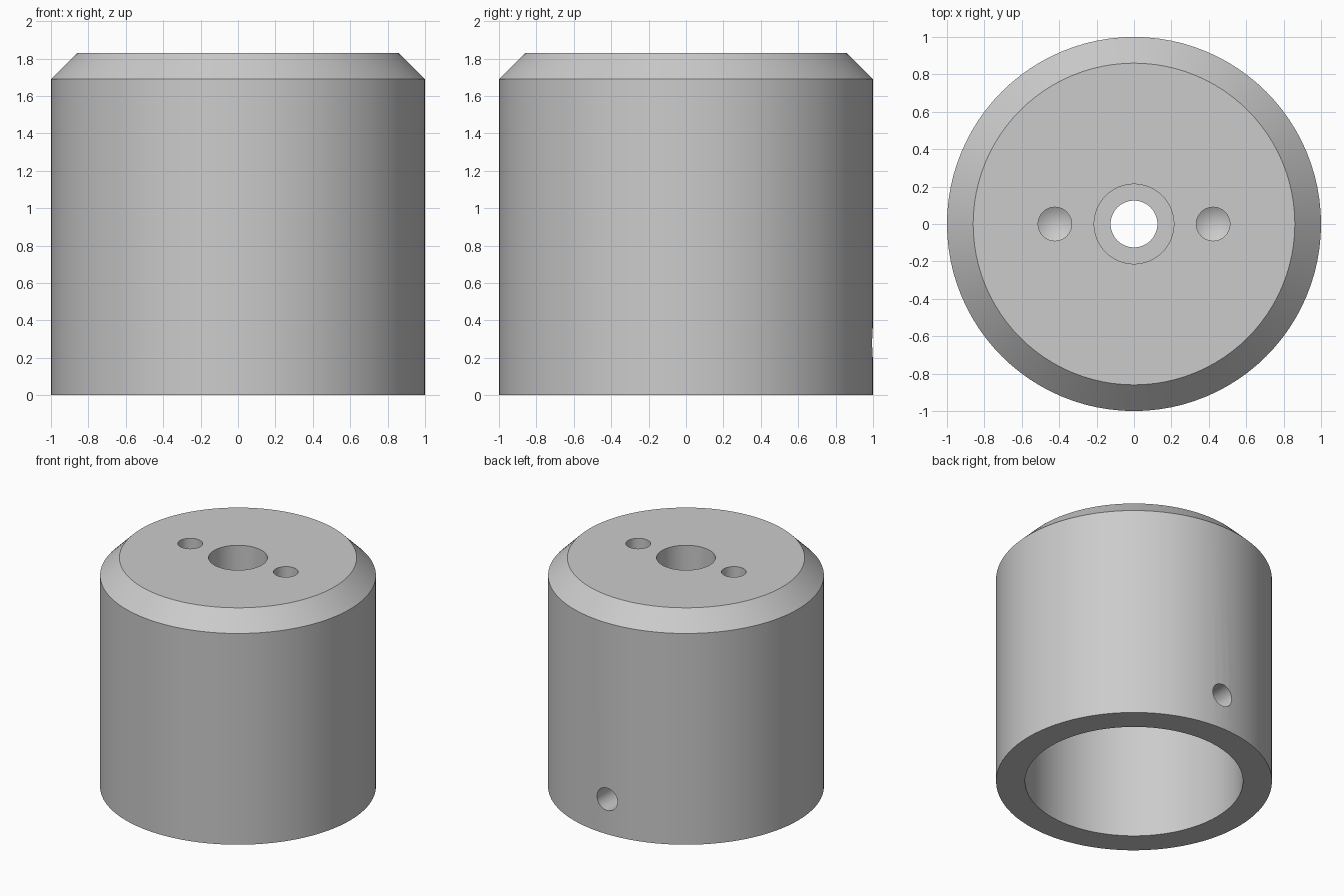
import bpy
import bmesh
import math
from mathutils import Matrix

cube = bpy.data.objects.get("Cube")
if cube:
    bpy.data.objects.remove(cube, do_unlink=True)

grey = bpy.data.materials.new("plain grey")
grey.use_nodes = True
colour = (0.6, 0.6, 0.6, 1)
grey.diffuse_color = colour
grey.node_tree.nodes["Principled BSDF"].inputs["Base Color"].default_value = colour


def lathe(name, profile, steps, closed=False):
    """Turn a (radius, height) profile around the z axis."""
    bm = bmesh.new()
    verts = [bm.verts.new((r, 0, z)) for r, z in profile]
    pairs = list(zip(verts, verts[1:]))
    if closed:
        pairs.append((verts[-1], verts[0]))
    edges = [bm.edges.new(p) for p in pairs]
    bmesh.ops.spin(bm, geom=verts + edges, cent=(0, 0, 0), axis=(0, 0, 1),
                   angle=math.tau, steps=steps)
    bmesh.ops.remove_doubles(bm, verts=bm.verts, dist=0.0001)
    bmesh.ops.recalc_face_normals(bm, faces=bm.faces)
    mesh = bpy.data.meshes.new(name)
    bm.to_mesh(mesh)
    bm.free()
    mesh.materials.append(grey)
    obj = bpy.data.objects.new(name, mesh)
    bpy.context.collection.objects.link(obj)
    return obj


def drill(body, matrix, radius, depth):
    """Cut a blind hole with a conical tip, entering along the cutter's -z."""
    tip = depth + radius * 0.6
    cutter = lathe("drill_cutter",
                   [(0, 0.1), (radius, 0.1), (radius, -depth), (0, -tip)], 32)
    cutter.matrix_world = matrix
    cutter.hide_render = True
    bpy.context.view_layer.update()
    cut = body.modifiers.new("hole", "BOOLEAN")
    cut.operation = "DIFFERENCE"
    cut.solver = "EXACT"
    cut.object = cutter
    bpy.context.view_layer.objects.active = body
    bpy.ops.object.modifier_apply(modifier=cut.name)
    bpy.data.objects.remove(cutter, do_unlink=True)


# Chamfered cap, open below, with a counterbored centre hole
height, ceiling, chamfer = 1.83, 1.43, 0.14
body = lathe("chamfered_cap", [
    (0.79, 0), (1, 0), (1, height - chamfer), (1 - chamfer, height),
    (0.213, height), (0.213, height - 0.22),
    (0.125, height - 0.22), (0.125, ceiling), (0.79, ceiling),
], 96, closed=True)

# Pair of blind holes in the top
for side in (-1, 1):
    drill(body, Matrix.Translation((side * 0.423, 0, height)), 0.09, 0.22)

# Set screw hole through the back wall
back = Matrix.Translation((0, 1, 0.28)) @ Matrix.Rotation(-math.pi / 2, 4, "X")
drill(body, back, 0.09, 0.4)

# Smooth shading with crisp edges
bpy.ops.object.select_all(action="DESELECT")
body.select_set(True)
bpy.context.view_layer.objects.active = body
bpy.ops.object.shade_smooth_by_angle(angle=math.radians(30))
